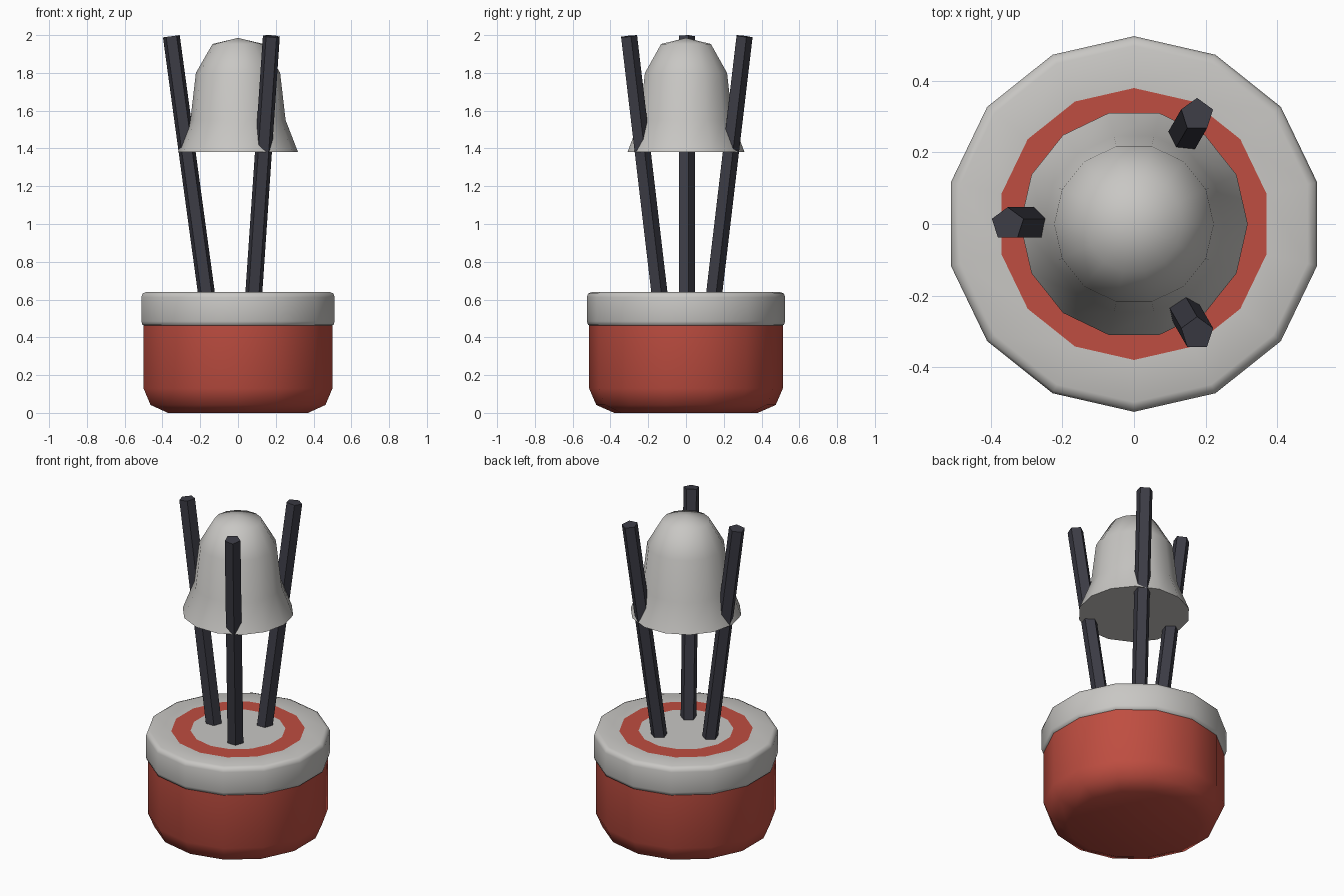
import bpy
import bmesh
from math import sin, cos, pi, radians
from mathutils import Vector, Matrix

if "Cube" in bpy.data.objects:
    bpy.data.objects.remove(bpy.data.objects["Cube"], do_unlink=True)


def material(name, rgb):
    m = bpy.data.materials.new(name)
    m.use_nodes = True
    m.diffuse_color = (*rgb, 1)
    bsdf = m.node_tree.nodes["Principled BSDF"]
    bsdf.inputs["Base Color"].default_value = (*rgb, 1)
    bsdf.inputs["Roughness"].default_value = 0.7
    return m


red = material("buoy red", (0.52, 0.075, 0.052))
grey = material("light grey", (0.58, 0.57, 0.55))
dark = material("dark metal", (0.045, 0.045, 0.06))
SIDES = 14


def add_object(name, bm, mats, smooth_angle=None):
    mesh = bpy.data.meshes.new(name)
    bm.to_mesh(mesh)
    bm.free()
    for m in mats:
        mesh.materials.append(m)
    ob = bpy.data.objects.new(name, mesh)
    bpy.context.collection.objects.link(ob)
    if smooth_angle:
        bpy.ops.object.select_all(action='DESELECT')
        ob.select_set(True)
        bpy.context.view_layer.objects.active = ob
        bpy.ops.object.shade_smooth_by_angle(angle=radians(smooth_angle))
    return ob


def lathe(name, profile, mats, phase=0.0, smooth_angle=60, painted_band=None):
    """Spin a (radius, height) profile into a closed solid."""
    bm = bmesh.new()
    rings = []
    for r, z in profile:
        angles = [phase + 2 * pi * i / SIDES for i in range(SIDES)]
        rings.append([bm.verts.new((r * cos(a), r * sin(a), z)) for a in angles])
    for band, (low, high) in enumerate(zip(rings, rings[1:])):
        for i in range(SIDES):
            j = (i + 1) % SIDES
            face = bm.faces.new((low[i], low[j], high[j], high[i]))
            face.material_index = int(band == painted_band)
    if profile[0][0] > 0:
        bm.faces.new(rings[0][::-1])
    if profile[-1][0] > 0:
        bm.faces.new(rings[-1])
    bmesh.ops.remove_doubles(bm, verts=bm.verts, dist=0.0001)
    bmesh.ops.recalc_face_normals(bm, faces=bm.faces)
    return add_object(name, bm, mats, smooth_angle)


# Float with a rounded underside
lathe("float_body", [(0.38, 0), (0.475, 0.042), (0.513, 0.13), (0.513, 0.47)],
      [red], phase=pi / 2)

# Rounded collar with a painted ring on its deck
lathe("collar", [(0.505, 0.46), (0.519, 0.466), (0.525, 0.485),
                 (0.525, 0.612), (0.518, 0.632), (0.498, 0.64),
                 (0.38, 0.64), (0.27, 0.64)],
      [grey, red], phase=pi / 2, painted_band=6)

# Bell with a flared lip and a flat underside
lathe("bell", [(0.318, 1.38), (0.252, 1.55), (0.223, 1.80),
               (0.135, 1.953), (0, 1.985)], [grey])

# Three splayed five-sided posts
for number, degrees in enumerate((180, 60, -60), 1):
    outward = Vector((cos(radians(degrees)), sin(radians(degrees)), 0))
    foot = outward * 0.149 + Vector((0, 0, 0.5))
    tip = outward * 0.353 + Vector((0, 0, 1.994))
    axis = tip - foot
    turn = Vector((0, 0, 1)).rotation_difference(axis).to_matrix().to_4x4()
    bm = bmesh.new()
    bmesh.ops.create_cone(bm, cap_ends=True, segments=5, radius1=0.047,
                          radius2=0.047, depth=axis.length,
                          matrix=Matrix.Translation((foot + tip) / 2) @ turn)
    add_object(f"post_{number}", bm, [dark])
